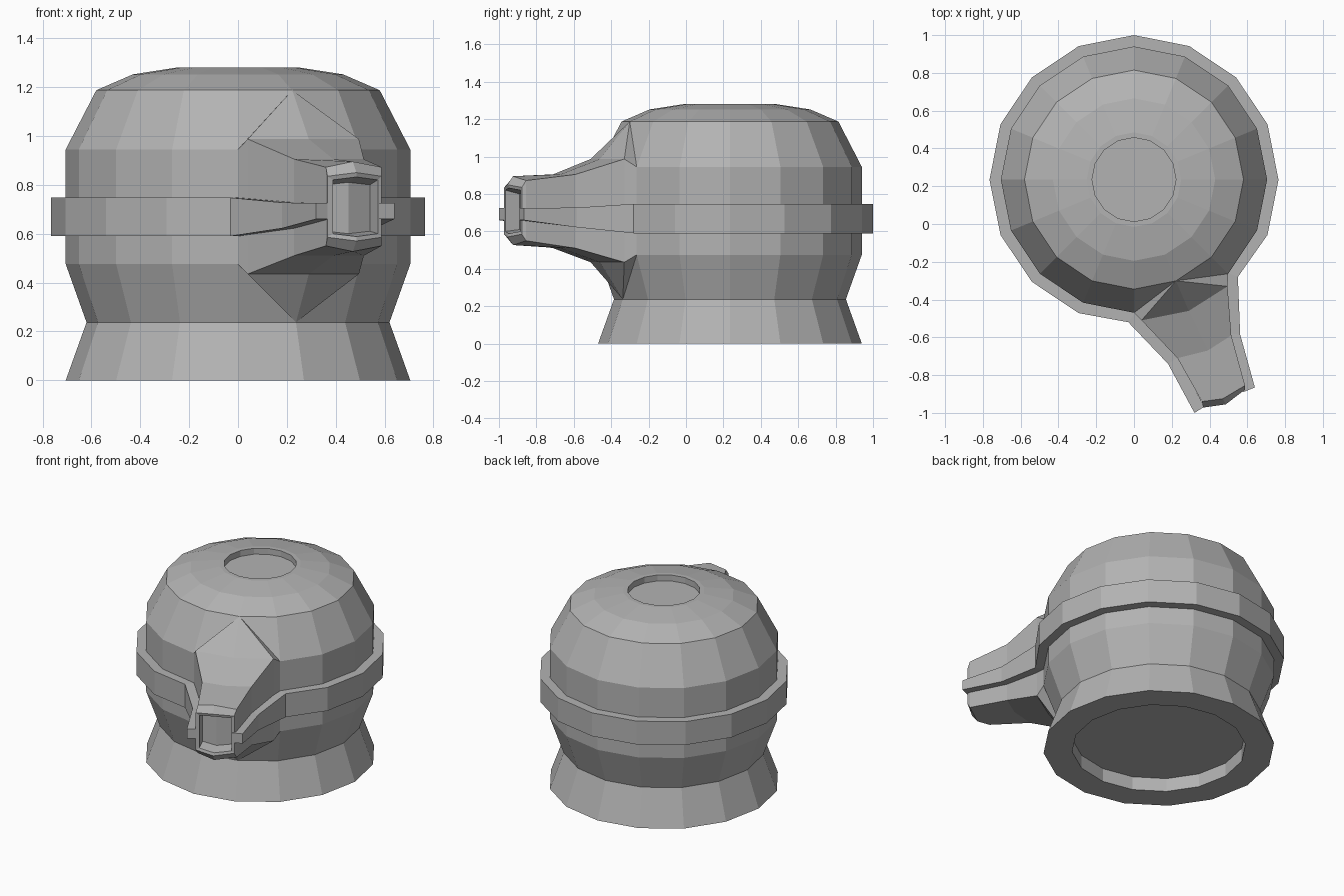
import bpy, bmesh, math
from mathutils import Vector

cube = bpy.data.objects.get("Cube")
if cube:
    bpy.data.objects.remove(cube, do_unlink=True)

SIDES, CY, MID = 16, 0.235, 0.71

clay = bpy.data.materials.new("grey clay")
clay.use_nodes = True
GREY = (0.45, 0.45, 0.45, 1)
clay.diffuse_color = GREY
clay.node_tree.nodes["Principled BSDF"].inputs["Base Color"].default_value = GREY


def add_object(name, bm):
    bmesh.ops.recalc_face_normals(bm, faces=bm.faces)
    mesh = bpy.data.meshes.new(name)
    bm.to_mesh(mesh)
    bm.free()
    mesh.materials.append(clay)
    obj = bpy.data.objects.new(name, mesh)
    bpy.context.collection.objects.link(obj)
    return obj


def around(step, r, z=0.0):
    """Point on the body's circle, step counted from the front towards the left."""
    a = 2 * math.pi * step / SIDES
    return Vector((r * math.sin(a), CY - r * math.cos(a), z))


def bridge(bm, a, b, closed=True):
    n = len(a)
    for i in range(n if closed else n - 1):
        j = (i + 1) % n
        bm.faces.new((a[i], a[j], b[j], b[i]))


# Pot body: turned profile with a flared foot, a domed top and two recesses
profile = [(0.53, 0.09), (0.53, 0), (0.705, 0), (0.62, 0.237), (0.705, 0.475),
           (0.705, 0.945), (0.58, 1.187), (0.43, 1.252), (0.25, 1.28),
           (0.222, 1.28), (0.222, 1.24)]
bm = bmesh.new()
rings = [[bm.verts.new(around(s, r, z)) for s in range(SIDES)] for r, z in profile]
for a, b in zip(rings, rings[1:]):
    bridge(bm, a, b)
bm.faces.new(rings[0])
bm.faces.new(rings[-1])
add_object("pot_body", bm)

# Spout: rows of right, middle and left plan points, with bottom and top heights
base = [around(s, 0.705).xy for s in range(3)]
rows = [
    (base, 0.475, 0.945, 0),
    ([(0.04, -0.51), (0.29, -0.46), (0.495, -0.33)], 0.435, 0.987, 0),
    ([(0.23, -0.71), (0.39, -0.67), (0.515, -0.59)], 0.51, 0.905, 0),
    ([(0.36, -0.94), (0.47, -0.925), (0.588, -0.855)], 0.55, 0.872, 0.023),
    ([(0.366, -0.972), (0.485, -0.955), (0.587, -0.878)], 0.585, 0.835, 0.015),
    ([(0.388, -0.965), (0.485, -0.948), (0.572, -0.886)], 0.60, 0.82, 0.012),
    ([(0.36, -0.89), (0.452, -0.873), (0.54, -0.808)], 0.61, 0.80, 0.01),
]
bm = bmesh.new()
loops = []
for plan, low, high, arch in rows:
    top = [bm.verts.new((x, y, high + arch * (i == 1))) for i, (x, y) in enumerate(plan)]
    bottom = [bm.verts.new((x, y, low - arch * (i == 1))) for i, (x, y) in enumerate(plan)]
    loops.append(top + bottom[::-1])
# The middle of the first row is replaced by webs running onto the body
for k, (half, r, z) in enumerate([((0, 1, 2), 0.58, 1.187), ((5, 4, 3), 0.62, 0.237)]):
    apex = bm.verts.new(around(1, r, z))
    root, lip = [[loops[n][i] for i in half] for n in (0, 1)]
    for tri in ((root[0], lip[0]), (lip[0], lip[1]), (lip[1], lip[2]), (lip[2], root[2])):
        bm.faces.new((*tri, apex))
for i, j in ((2, 3), (5, 0)):
    bm.faces.new((loops[0][i], loops[0][j], loops[1][j], loops[1][i]))
bmesh.ops.delete(bm, geom=[loops[0][1], loops[0][4]], context='VERTS')
for a, b in zip(loops[1:], loops[2:]):
    bridge(bm, a, b)
end = loops[-1]
bm.faces.new((end[0], end[1], end[4], end[5]))
bm.faces.new((end[1], end[2], end[3], end[4]))
add_object("spout", bm)

# Raised band: round the body and out along both sides of the spout
# Each station: outer point, inner point, bottom and top height
stations = [((0.64, -0.865), (0.578, -0.89), 0.66, 0.725),
            ((0.562, -0.585), (0.505, -0.58), 0.622, 0.727),
            ((0.55, -0.28), (0.49, -0.255), 0.59, 0.747)]
stations += [(around(s, 0.765).xy, around(s, 0.695).xy, 0.59, 0.747)
             for s in range(3, SIDES)]
stations += [((-0.03, -0.52), (0.01, -0.46), 0.59, 0.747),
             ((0.18, -0.74), (0.235, -0.705), 0.622, 0.727),
             ((0.32, -1.0), (0.372, -0.968), 0.66, 0.725)]
bm = bmesh.new()
sections = []
for outer, inner, low, high in stations:
    corners = [(*outer, low), (*outer, high), (*inner, high), (*inner, low)]
    sections.append([bm.verts.new(c) for c in corners])
for a, b in zip(sections, sections[1:]):
    bridge(bm, a, b)
bm.faces.new(sections[0])
bm.faces.new(sections[-1])
add_object("raised_band", bm)
